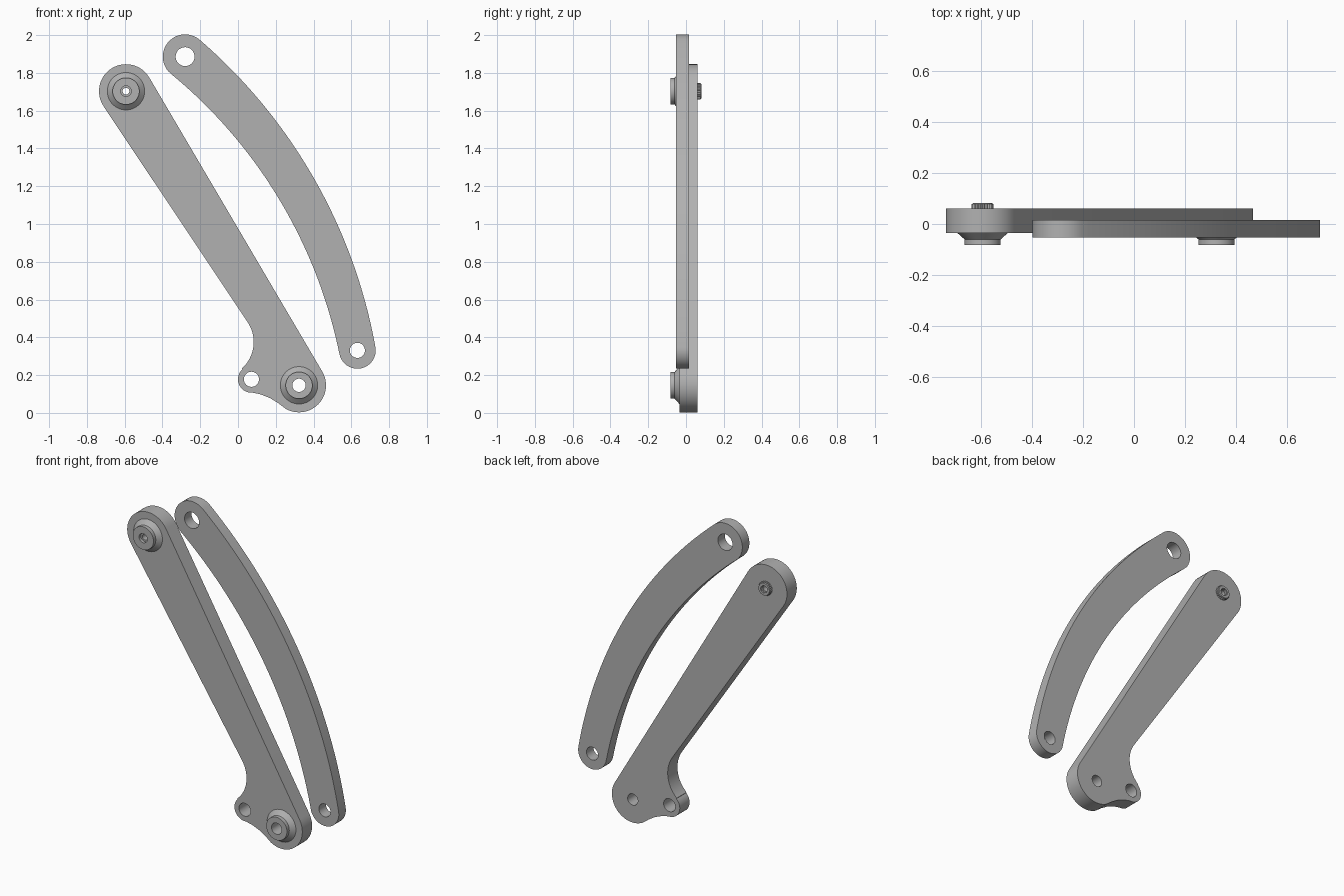
import bpy, bmesh
from math import sin, cos, pi, radians, atan2, degrees
from mathutils import Vector

cube = bpy.data.objects.get("Cube")
if cube:
    bpy.data.objects.remove(cube)

steel = bpy.data.materials.new("grey steel")
steel.use_nodes = True
GREY = (0.44, 0.44, 0.44, 1)
steel.diffuse_color = GREY
steel.node_tree.nodes["Principled BSDF"].inputs["Base Color"].default_value = GREY


def arc(c, r, a0, a1, n=24):
    """Points on a circle between two angles in degrees."""
    return [(c[0] + r * cos(radians(a0 + (a1 - a0) * i / n)),
             c[1] + r * sin(radians(a0 + (a1 - a0) * i / n))) for i in range(n + 1)]


def circle(c, r, n=48):
    return arc(c, r, 0, 360, n)[:-1]


def add_object(name, bm):
    bmesh.ops.remove_doubles(bm, verts=bm.verts, dist=1e-5)
    bmesh.ops.recalc_face_normals(bm, faces=bm.faces)
    mesh = bpy.data.meshes.new(name)
    bm.to_mesh(mesh)
    bm.free()
    mesh.materials.clear()
    mesh.materials.append(steel)
    ob = bpy.data.objects.new(name, mesh)
    bpy.context.collection.objects.link(ob)
    bpy.ops.object.select_all(action='DESELECT')
    ob.select_set(True)
    bpy.context.view_layer.objects.active = ob
    bpy.ops.object.shade_smooth_by_angle(angle=radians(25))
    return ob


def plate(name, loops, y0, y1):
    """Flat plate from an x-z outline followed by hole outlines."""
    cu = bpy.data.curves.new(name + "_outline", 'CURVE')
    cu.dimensions = '2D'
    cu.fill_mode = 'BOTH'
    cu.extrude = (y1 - y0) / 2
    for pts in loops:
        sp = cu.splines.new('POLY')
        sp.points.add(len(pts) - 1)
        for p, (x, z) in zip(sp.points, pts):
            p.co = (x, z, 0, 1)
        sp.use_cyclic_u = True
    helper = bpy.data.objects.new(name + "_helper", cu)
    bpy.context.collection.objects.link(helper)
    deps = bpy.context.evaluated_depsgraph_get()
    mesh = bpy.data.meshes.new_from_object(helper.evaluated_get(deps))
    bm = bmesh.new()
    bm.from_mesh(mesh)
    bpy.data.objects.remove(helper)
    bpy.data.meshes.remove(mesh)
    bpy.data.curves.remove(cu)
    for v in bm.verts:
        x, z, d = v.co
        v.co = (x, (y0 + y1) / 2 - d, z)
    return add_object(name, bm)


def lathe(name, c, profile, n=48):
    """Closed (radius, y) profile turned about a y axis through c."""
    bm = bmesh.new()
    rings = [[bm.verts.new((c[0] + r * cos(2 * pi * i / n), y, c[1] + r * sin(2 * pi * i / n)))
              for i in range(n)] for r, y in profile]
    for a, b in zip(rings, rings[1:] + rings[:1]):
        for i in range(n):
            j = (i + 1) % n
            bm.faces.new((a[i], a[j], b[j], b[i]))
    return add_object(name, bm)


# Straight arm with a side ear
TOP, LOW, EAR = (-0.593, 1.703), (0.323, 0.146), (0.071, 0.178)
R = 0.143
outline = (arc(LOW, R, -120, 30.5) + arc(TOP, R, 30.5, 214)
           + arc((-0.105, 0.375), 0.188, 34, -48)
           + arc(EAR, 0.071, 132, 275)
           + [(0.12, 0.098), (0.17, 0.078), (0.214, 0.051)])
plate("straight_arm", [outline, circle(TOP, 0.028), circle(LOW, 0.035), circle(EAR, 0.04)],
      -0.035, 0.061)

# Curved arm: tapered band along a circular arc with rounded ends
A, B = Vector((-0.28, 1.886)), Vector((0.632, 0.331))
RA, RB, SAG = 0.118, 0.097, 0.155
chord = B - A
bulge = Vector((-chord.y, chord.x)).normalized()
radius = chord.length ** 2 / (8 * SAG) + SAG / 2
centre = (A + B) / 2 - bulge * (radius - SAG)
a0, a1 = (degrees(atan2(*(p - centre).yx)) for p in (A, B))
STEPS = 48


def band_side(sign):
    pts = []
    for i in range(STEPS + 1):
        t = i / STEPS
        a = radians(a0 + (a1 - a0) * t)
        r = radius + sign * (RA + (RB - RA) * t)
        pts.append((centre.x + r * cos(a), centre.y + r * sin(a)))
    return pts


outline = (band_side(1) + arc(B, RB, a1, a1 - 180)[1:-1]
           + band_side(-1)[::-1] + arc(A, RA, a0 + 180, a0)[1:-1])
plate("curved_arm", [outline, circle(A, 0.05), circle(B, 0.04)], -0.053, 0.016)

# Flared pivot bosses on the front of the straight arm
for name, c, hole in (("upper_boss", TOP, 0.028), ("lower_boss", LOW, 0.035)):
    lathe(name, c, [(hole, -0.083), (0.071, -0.083), (0.071, -0.06),
                    (0.099, -0.035), (hole, -0.035)])

# Hollow screw through the upper pivot, with a knurled head at the back
lathe("screw_shank", TOP, [(0.018, -0.065), (0.028, -0.065), (0.028, 0.061),
                           (0.03, 0.066), (0.018, 0.066)])
TEETH = 24
knurl = [(TOP[0] + r * cos(pi * i / TEETH), TOP[1] + r * sin(pi * i / TEETH))
         for i in range(2 * TEETH) for r in [0.043 if i % 2 else 0.0395]]
plate("screw_head", [knurl, circle(TOP, 0.023, 6)], 0.061, 0.078)
lathe("screw_head_rim", TOP, [(0.023, 0.078), (0.04, 0.078), (0.037, 0.083), (0.023, 0.083)])
